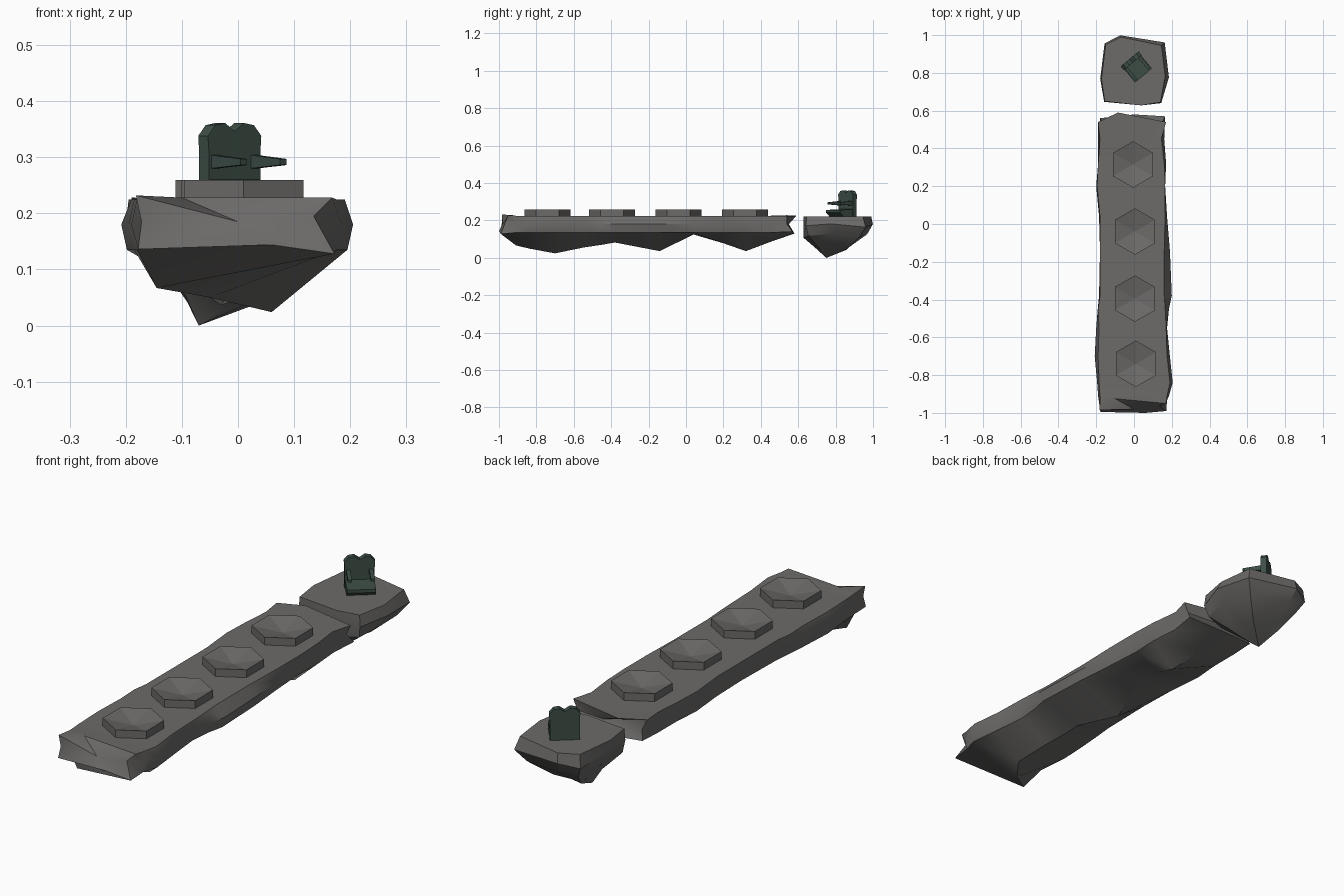
import bpy, bmesh, math
from mathutils import Matrix, Vector


def material(name, rgb):
    m = bpy.data.materials.new(name)
    m.diffuse_color = (*rgb, 1)
    return m


ROCK = material("grey rock", (0.150, 0.145, 0.141))
GREEN = material("dark green stone", (0.048, 0.077, 0.062))


def make(name, bm, mat, angle=30):
    bmesh.ops.recalc_face_normals(bm, faces=bm.faces)
    me = bpy.data.meshes.new(name)
    bm.to_mesh(me)
    bm.free()
    me.materials.append(mat)
    ob = bpy.data.objects.new(name, me)
    bpy.context.collection.objects.link(ob)
    bpy.ops.object.select_all(action='DESELECT')
    ob.select_set(True)
    bpy.context.view_layer.objects.active = ob
    bpy.ops.object.shade_smooth_by_angle(angle=math.radians(angle))
    return ob


def loft(rings, start, end):
    """Skin closed rings and close each end with a fan to one point (or a flat face)."""
    bm = bmesh.new()
    rows = [[bm.verts.new(p) for p in r] for r in rings]
    n = len(rows[0])
    for a, b in zip(rows, rows[1:]):
        for i in range(n):
            j = (i + 1) % n
            bm.faces.new((a[i], a[j], b[j], b[i]))
    for row, tip in ((rows[0], start), (rows[-1], end)):
        if tip is None:
            bm.faces.new(row)
        else:
            c = bm.verts.new(tip)
            for i in range(n):
                bm.faces.new((row[i], row[(i + 1) % n], c))
    return bm


# Long floating rock: y, top left, top right, side left, side right, keel x, keel z
sections = [
    (-0.91, -0.18, 0.175, -0.19, 0.185, -0.145, 0.067),
    (-0.84, -0.185, 0.19, -0.195, 0.205, -0.05, 0.050),
    (-0.70, -0.19, 0.175, -0.208, 0.190, 0.06, 0.024),
    (-0.55, -0.185, 0.17, -0.20, 0.175, 0.03, 0.055),
    (-0.45, -0.19, 0.165, -0.192, 0.185, 0.01, 0.070),
    (-0.38, -0.18, 0.16, -0.185, 0.200, 0.00, 0.082),
    (-0.14, -0.18, 0.16, -0.180, 0.190, -0.03, 0.036),
    (0.04, -0.18, 0.165, -0.185, 0.175, 0.00, 0.125),
    (0.20, -0.195, 0.165, -0.20, 0.165, 0.03, 0.078),
    (0.32, -0.19, 0.16, -0.190, 0.170, 0.05, 0.036),
    (0.45, -0.18, 0.145, -0.19, 0.160, 0.00, 0.085),
]
T, M, L = 0.225, 0.18, 0.135
# Front end, bodies, then the notched back end
rings = [[(-0.182, -0.985, 0.232), (-0.10, -0.925, 0.228), (0.168, -0.95, 0.228),
          (0.135, -0.965, 0.195), (0.172, -0.99, 0.128), (0.06, -1.0, 0.144),
          (-0.178, -0.995, 0.136), (-0.172, -0.985, 0.185)]]
for y, tl, tr, sl, sr, kx, kz in sections:
    rings.append([(tl, y, T), (0, y, T), (tr, y, T), (sr, y, M), (sr - 0.01, y, L),
                  (kx, y, kz), (sl + 0.01, y, L), (sl, y, M)])
rings.append([(-0.19, 0.54, 0.228), (-0.085, 0.59, T), (0.17, 0.54, 0.225),
              (0.15, 0.54, 0.18), (0.165, 0.57, 0.14), (0.0, 0.58, 0.13),
              (-0.18, 0.56, 0.14), (-0.165, 0.54, 0.18)])
make("long_rock", loft(rings, (0, -0.98, 0.185), (0.02, 0.55, 0.18)), ROCK)

# Small round rock behind it, tapering to an underside point
outline = [(-0.155, 0.65), (-0.172, 0.77), (-0.15, 0.95), (-0.07, 0.99),
           (0.145, 0.945), (0.165, 0.78), (0.14, 0.645), (0.04, 0.628)]
mid = Vector((0.0, 0.81))
bulge = (1.02, 1.04, 1.04, 1.05, 1.12, 1.12, 1.03, 1.0)   # widest ring
waist = (0.97, 0.88, 0.84, 0.88, 0.86, 0.90, 0.94, 1.0)   # ring below it


def ring(scales, z, dx=0, dy=0):
    return [((x - mid.x) * k + mid.x + dx, (y - mid.y) * k + mid.y + dy, z + dz)
            for (x, y), k, dz in zip(outline, scales, (0, .012, -.01, .008, -.008, .01, 0, -.01))]


top = [(x, y, 0.222) for x, y in outline]
rings = [top, ring(bulge, 0.172), ring(waist, 0.118), ring([0.47] * 8, 0.052, -0.02, -0.02)]
make("round_rock", loft(rings, None, (-0.07, 0.75, 0.0)), ROCK, 25)

# Four hexagonal platforms with shallow dished tops
for i, (x, y) in enumerate([(0.01, -0.74), (0.005, -0.395), (0.005, -0.04), (-0.005, 0.315)]):
    def hexagon(r, z):
        return [(x + r * math.cos(math.radians(30 + 60 * k)),
                 y + r * math.sin(math.radians(30 + 60 * k)), z) for k in range(6)]
    bm = loft([hexagon(0.123, 0.215), hexagon(0.123, 0.259)], None, (x, y, 0.232))
    make(f"hex_platform_{i + 1}", bm, ROCK, 8)

# Stone seat, built facing -y around the origin and then turned
PLACE = Matrix.Translation((0.012, 0.832, 0.22)) @ Matrix.Rotation(math.radians(40), 4, 'Z')


def extrude(name, pts, axis, a, b):
    """Prism of a 2D profile: axis 'Y' uses (x,z) points, axis 'X' uses (y,z) points."""
    def row(t):
        return [(p, t, q) if axis == 'Y' else (t, p, q) for p, q in pts]
    ob = make(name, loft([row(a), row(b)], None, None), GREEN)
    ob.data.transform(PLACE)
    return ob


# Back rest with a notched top
half = [(0.060, 0), (0.060, 0.09), (0.062, 0.118), (0.045, 0.137), (0.022, 0.141), (0, 0.126)]
back = half + [(-x, z) for x, z in reversed(half[:-1])]
extrude("seat_back", back, 'Y', 0.028, 0.055)
# Seat block with an undercut front
extrude("seat_base", [(0.03, 0), (-0.035, 0), (-0.06, 0.022), (-0.06, 0.036), (0.03, 0.04)],
        'X', -0.058, 0.058)
# Tapered arm rests
for side, s in (("left", -1), ("right", 1)):
    extrude(f"arm_{side}", [(0.03, 0.060), (0.03, 0.084), (-0.052, 0.077), (-0.052, 0.066)],
            'X', s * 0.038, s * 0.054)
